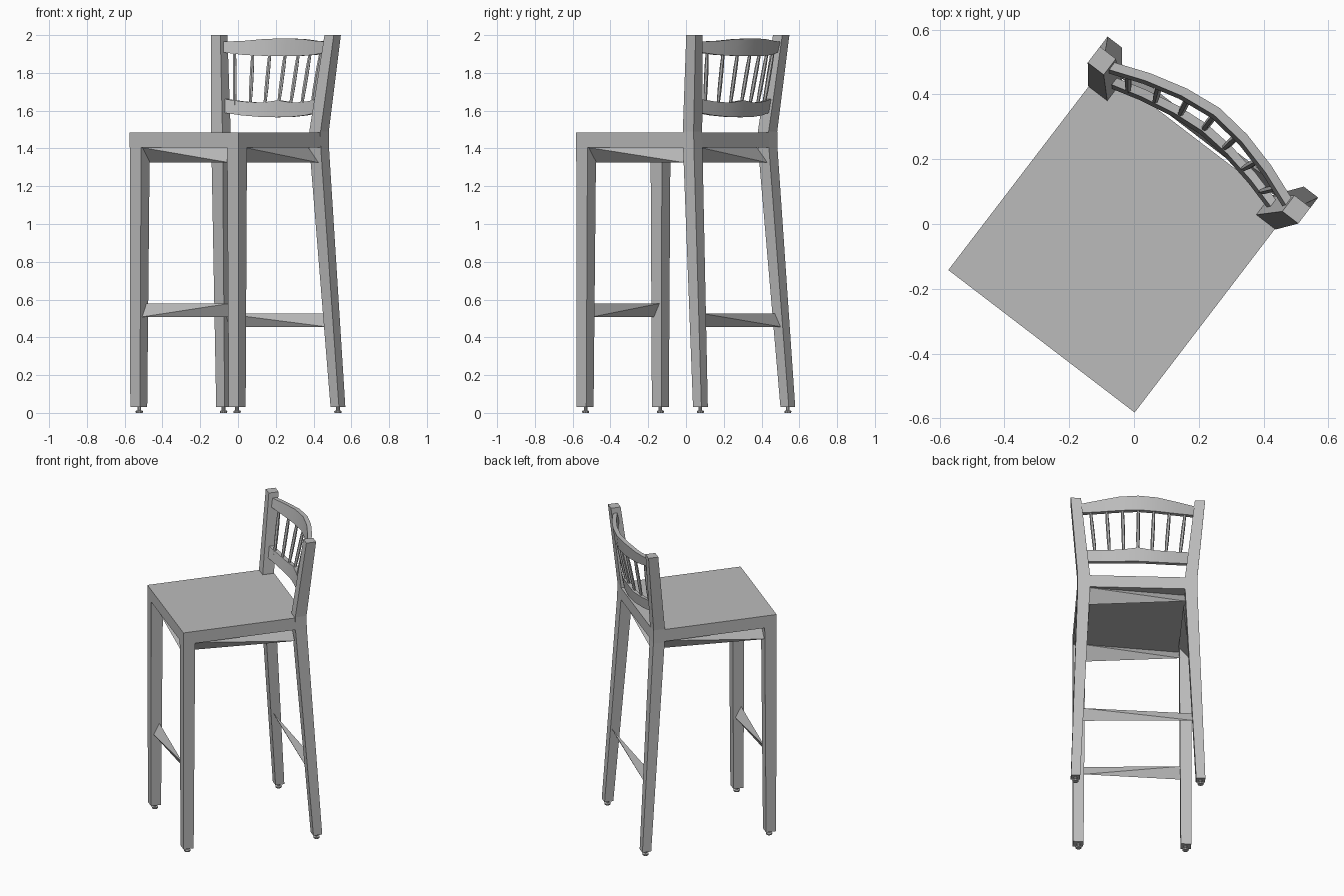
import bpy, bmesh, math
from mathutils import Matrix, Vector

cube = bpy.data.objects.get("Cube")
if cube:
    bpy.data.objects.remove(cube, do_unlink=True)

grey = bpy.data.materials.new("plain_grey")
grey.use_nodes = True
COLOUR = (0.5, 0.5, 0.5, 1)
grey.diffuse_color = COLOUR
grey.node_tree.nodes["Principled BSDF"].inputs["Base Color"].default_value = COLOUR

# The whole stool is turned about the vertical axis
TURN = Matrix.Rotation(math.radians(-37.4), 4, 'Z') @ Matrix.Translation((-0.007, 0, 0))


def finish(name, bm, smooth=False):
    bmesh.ops.recalc_face_normals(bm, faces=bm.faces)
    bm.transform(TURN)
    mesh = bpy.data.meshes.new(name)
    bm.to_mesh(mesh)
    bm.free()
    mesh.materials.append(grey)
    obj = bpy.data.objects.new(name, mesh)
    bpy.context.collection.objects.link(obj)
    if smooth:
        bpy.ops.object.select_all(action='DESELECT')
        obj.select_set(True)
        bpy.context.view_layer.objects.active = obj
        bpy.ops.object.shade_smooth_by_angle(angle=math.radians(35))
    return obj


def loft(name, rings, smooth=False):
    """Skin a list of equal rings and cap both ends."""
    bm = bmesh.new()
    loops = [[bm.verts.new(p) for p in ring] for ring in rings]
    n = len(loops[0])
    for a, b in zip(loops, loops[1:]):
        for i in range(n):
            j = (i + 1) % n
            bm.faces.new((a[i], a[j], b[j], b[i]))
    bm.faces.new(loops[0])
    bm.faces.new(loops[-1])
    return finish(name, bm, smooth)


def square(x, y, z, w, d):
    return [(x + i * w / 2, y + j * d / 2, z) for i, j in ((-1, -1), (1, -1), (1, 1), (-1, 1))]


def circle(x, y, z, r, n):
    return [(x + r * math.cos(k * math.tau / n), y + r * math.sin(k * math.tau / n), z)
            for k in range(n)]


def wedge_bar(name, left, right, outward, low, high, outer, inner, left_up=True):
    """Twisted four-point bar whose outer edge runs diagonally between two legs."""
    out = Vector(outward)
    bm = bmesh.new()
    corners = []
    for end, up in ((left, left_up), (right, not left_up)):
        for z, is_outer in ((high, up), (low, not up)):
            p = Vector(end) - out * (outer if is_outer else inner)
            corners.append(bm.verts.new((p.x, p.y, z)))
    for skip in corners:
        bm.faces.new([v for v in corners if v is not skip])
    finish(name, bm)


# Seat, notched in at the back between the rear legs
HALF, FRONT, KNEE, BACK = 0.362, -0.461, 0.253, 0.325
outline = [(-HALF, FRONT), (HALF, FRONT), (HALF, KNEE), (0.3, KNEE),
           (0.3, BACK), (-0.3, BACK), (-0.3, KNEE), (-HALF, KNEE)]
loft("seat", [[(x, y, z) for x, y in outline] for z in (1.405, 1.485)])

# Legs and their glide feet
for side, label in ((-1, "right"), (1, "left")):
    loft(f"front_leg_{label}", [square(side * 0.328, -0.427, 0.03, 0.064, 0.064),
                                square(side * 0.324, -0.423, 1.405, 0.075, 0.075)])
    loft(f"rear_leg_{label}", [square(side * 0.381, 0.382, 0.03, 0.056, 0.056),
                               square(side * 0.327, 0.29, 1.4, 0.075, 0.072),
                               square(side * 0.327, 0.288, 1.49, 0.075, 0.072),
                               square(side * 0.378, 0.34, 2.0, 0.062, 0.062)])
    for part, x, y in (("front", 0.326, -0.425), ("rear", 0.381, 0.382)):
        loft(f"{part}_foot_{label}", [circle(side * x, y, z, r, 10) for z, r in
                                      ((0, 0.018), (0.01, 0.02), (0.014, 0.01), (0.032, 0.01))])

# Aprons under the seat
IN = 0.292
for name, left, right, outward in (
        ("front_apron", (-IN, FRONT, 0), (IN, FRONT, 0), (0, -1, 0)),
        ("left_apron", (HALF, -0.39, 0), (HALF, KNEE, 0), (1, 0, 0)),
        ("rear_apron", (IN, BACK, 0), (-IN, BACK, 0), (0, 1, 0)),
        ("right_apron", (-HALF, KNEE, 0), (-HALF, -0.39, 0), (-1, 0, 0))):
    wedge_bar(name, left, right, outward, 1.325, 1.405, 0.012, 0.08)

# Foot stretchers
wedge_bar("front_stretcher", (-0.296, FRONT, 0), (0.296, FRONT, 0), (0, -1, 0),
          0.508, 0.58, 0.018, 0.055, left_up=False)
wedge_bar("rear_stretcher", (0.338, 0.384, 0), (-0.338, 0.384, 0), (0, 1, 0),
          0.456, 0.525, 0.015, 0.05)


def bow(t, end, depth):
    """Depth position along a curved rail; t runs from -1 to 1."""
    return end + depth * (1 - abs(t) ** 1.7)


def rail(name, half, end, depth, thick, lows, highs):
    """Bowed back rail; edge heights are given from the middle outwards."""
    rings = []
    last = len(lows) - 1
    for k in range(-last, last + 1):
        t = k / last
        y = bow(t, end, depth)
        low, high = lows[abs(k)], highs[abs(k)]
        lean = 0.012
        rings.append([(half * t, y - thick, low), (half * t, y, low),
                      (half * t, y + lean, high), (half * t, y + lean - thick, high)])
    loft(name, rings, smooth=True)


rail("crest_rail", 0.35, 0.345, 0.088, 0.028,
     (1.89, 1.89, 1.895, 1.91), (1.982, 1.98, 1.97, 1.965))
rail("lower_back_rail", 0.315, 0.312, 0.058, 0.026,
     (1.565, 1.567, 1.575, 1.59), (1.655, 1.642, 1.648, 1.662))

# Turned spindles fanning out between the two rails
for k in range(-3, 4):
    t = k / 3.5
    foot = Vector((0.30 * t, bow(t, 0.304, 0.058), 1.63))
    head = Vector((0.335 * t, bow(t, 0.335, 0.088), 1.91))
    rings = []
    for f, r in ((0, 0.008), (0.3, 0.011), (0.7, 0.011), (1, 0.008)):
        p = foot.lerp(head, f)
        rings.append(circle(p.x, p.y, p.z, r, 6))
    loft(f"spindle_{k + 4}", rings)
